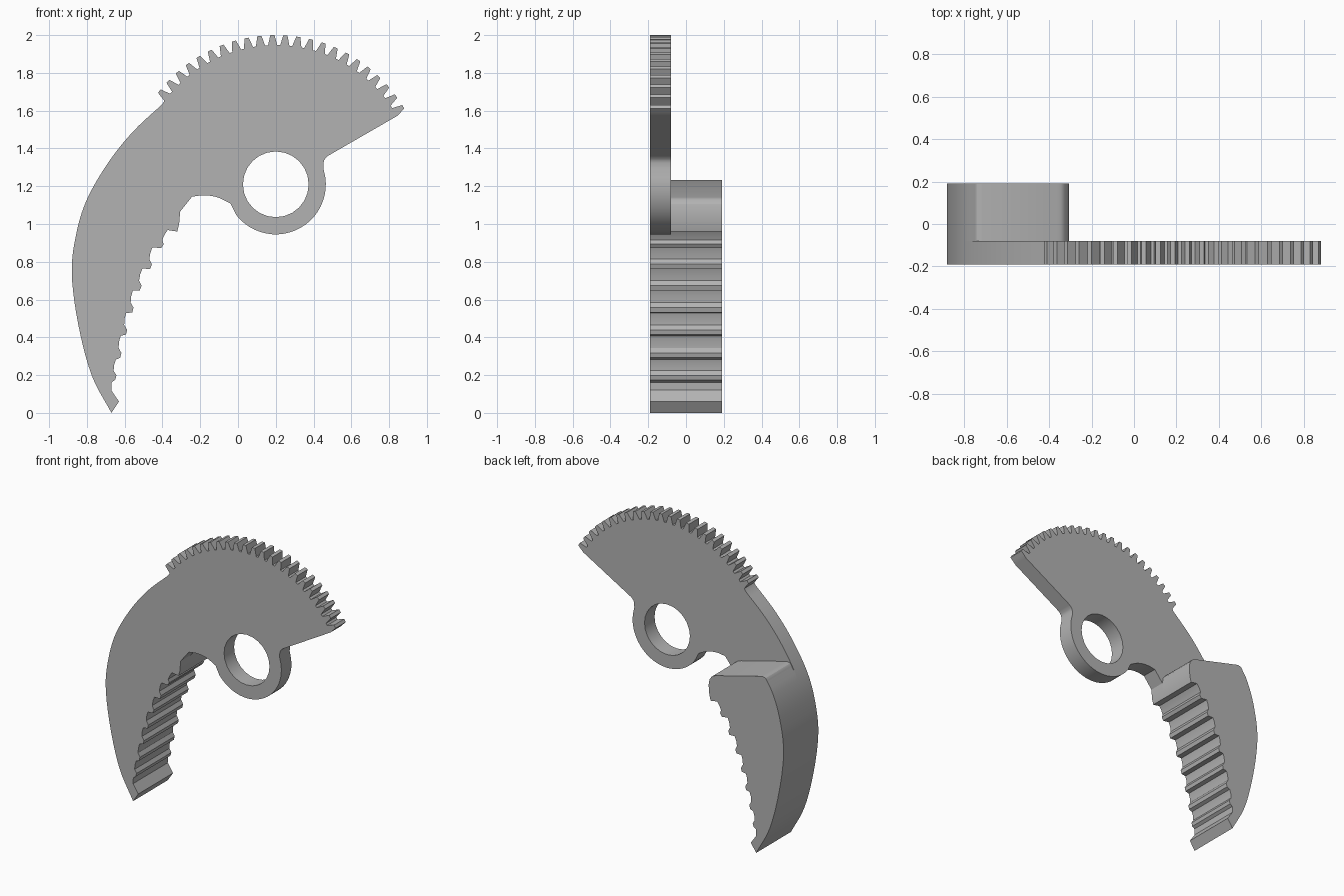
import bpy, bmesh, math
from mathutils import Vector

if "Cube" in bpy.data.objects:
    bpy.data.objects.remove(bpy.data.objects["Cube"], do_unlink=True)

steel = bpy.data.materials.new("grey_steel")
steel.use_nodes = True
GREY = (0.45, 0.45, 0.45, 1)
steel.diffuse_color = GREY
steel.node_tree.nodes["Principled BSDF"].inputs["Base Color"].default_value = GREY

PIVOT = Vector((0.2, 1.21))
FRONT, STEP, BACK = -0.19, -0.08, 0.19


def polar(radius, degrees):
    a = math.radians(degrees)
    return PIVOT + radius * Vector((math.cos(a), math.sin(a)))


def arc(radius, start, end, n):
    return [polar(radius, start + (end - start) * i / n) for i in range(n + 1)]


def smooth(points, n=5):
    """Catmull-Rom curve through the given points."""
    p = [Vector(q) for q in points]
    p = [2 * p[0] - p[1]] + p + [2 * p[-1] - p[-2]]
    out = []
    for a, b, c, d in zip(p, p[1:], p[2:], p[3:]):
        for i in range(n):
            t = i / n
            out.append(0.5 * (2 * b + (c - a) * t + (2 * a - 5 * b + 4 * c - d) * t**2
                              + (3 * b - a - 3 * c + d) * t**3))
    return out + [p[-2]]


def extrude_profile(name, loops, y0, y1):
    """Fill closed x-z loops (outline and holes) and extrude along y."""
    bm = bmesh.new()
    for loop in loops:
        vs = [bm.verts.new((p[0], y0, p[1])) for p in loop]
        for a, b in zip(vs, vs[1:] + vs[:1]):
            bm.edges.new((a, b))
    bmesh.ops.triangle_fill(bm, edges=bm.edges[:], use_beauty=True)
    geo = bmesh.ops.extrude_face_region(bm, geom=bm.faces[:])["geom"]
    moved = [v for v in geo if isinstance(v, bmesh.types.BMVert)]
    bmesh.ops.translate(bm, verts=moved, vec=(0, y1 - y0, 0))
    bmesh.ops.recalc_face_normals(bm, faces=bm.faces[:])
    mesh = bpy.data.meshes.new(name)
    bm.to_mesh(mesh)
    bm.free()
    mesh.materials.append(steel)
    obj = bpy.data.objects.new(name, mesh)
    bpy.context.collection.objects.link(obj)
    bpy.ops.object.select_all(action="DESELECT")
    obj.select_set(True)
    bpy.context.view_layer.objects.active = obj
    bpy.ops.object.shade_smooth_by_angle(angle=math.radians(25))
    return obj


# Serrated gripping edge: each tooth runs down to a tip, then steps back
tips = [(-.322, .96), (-.407, .872), (-.465, .762), (-.52, .648),
        (-.56, .532), (-.593, .415), (-.624, .292), (-.65, .175)]
jaw = [Vector((-.306, 1.066)), Vector((-.312, .997))]
for i, tip in enumerate(tips):
    tip = Vector(tip)
    if i:
        jaw += [notch.lerp(tip, .25) + Vector((-.008, 0)),
                notch.lerp(tip, .55) + Vector((-.010, 0)),
                notch.lerp(tip, .78) + Vector((.006, 0))]
    notch = tip + Vector((-.05 + .0045 * i, .008 - .003 * i))
    jaw += [tip, notch]
jaw += [Vector((-.671, .12)), Vector((-.63, .06))]

# Curved spine from the point of the jaw up to the gear
spine = smooth([(-.67, 0), (-.775, .2), (-.846, .47), (-.88, .74), (-.857, .945),
                (-.80, 1.13), (-.687, 1.325), (-.555, 1.49), (-.40, 1.635)])

# Gear teeth along the top
gear = []
for i in range(23):
    a = 141.3 - 5 * i
    gear += [polar(r, a + d) for r, d in
             ((.737, 1.9), (.765, 1.3), (.79, .8), (.79, -.8), (.765, -1.3), (.737, -1.9))]

# Neck fillet, pivot ring and web leading to the jaw
neck = smooth([(.475, 1.36), (.455, 1.335), (.452, 1.295)], 3)
ring = arc(.265, 8, -142, 22)
web = smooth([(-.04, 1.108), (-.105, 1.14), (-.175, 1.152), (-.243, 1.145)], 4)
hole = arc(.174, 0, 345, 23)
extrude_profile("toothed_plate", [neck + ring + web + jaw + spine + gear, hole], FRONT, STEP)

# Thick rear part of the jaw with rounded upper corners
lower_spine = [p for p in spine if p.y < 1.17]
top = smooth([(-.757, 1.205), (-.742, 1.228), (-.715, 1.234)], 3)
corner = smooth([(-.365, 1.145), (-.335, 1.133), (-.313, 1.105)], 3)
extrude_profile("jaw_block", [jaw + lower_spine + top + corner], STEP, BACK)
